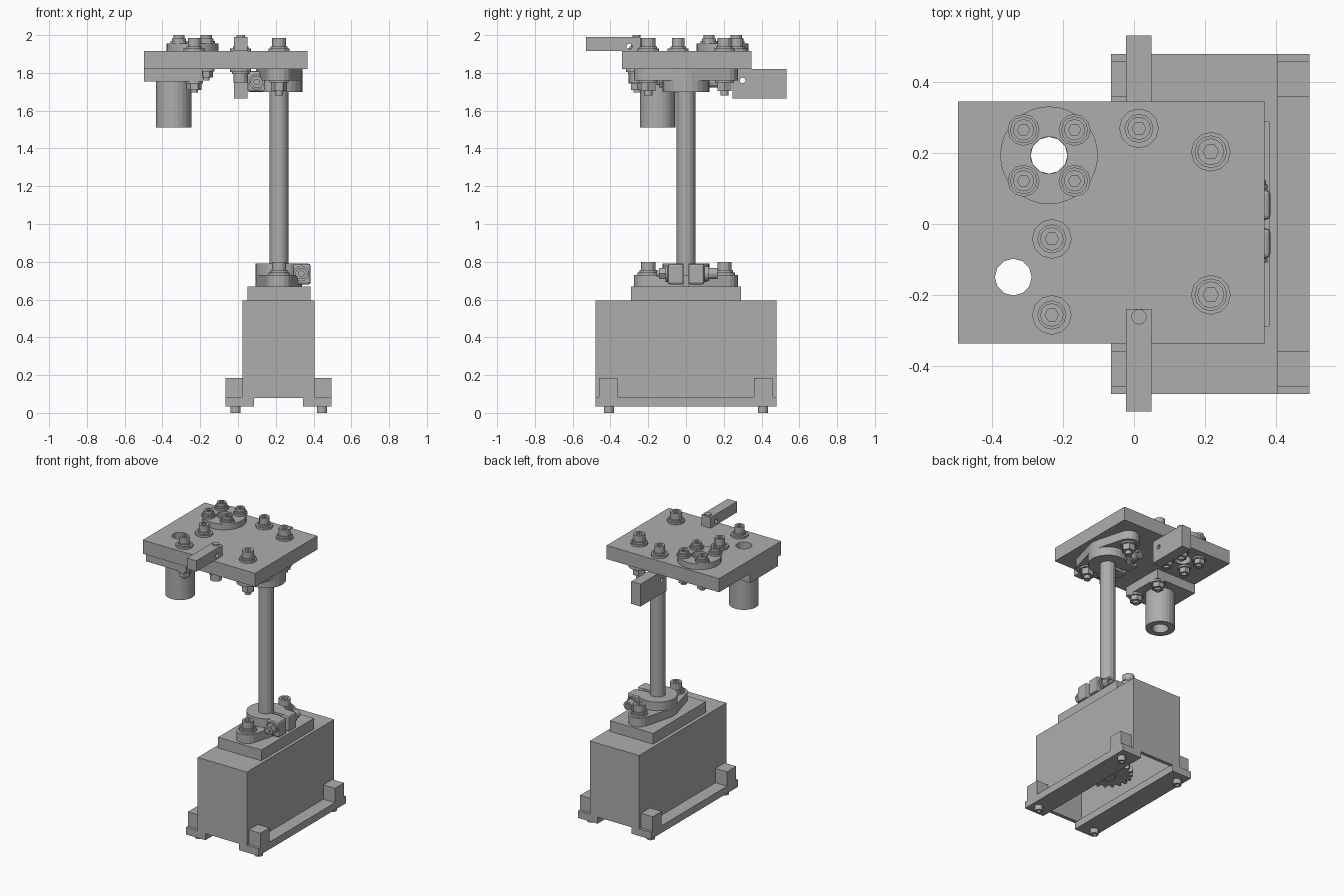
import bpy, bmesh
from math import pi, sin, cos
from mathutils import Matrix, Vector

if "Cube" in bpy.data.objects:
    bpy.data.objects.remove(bpy.data.objects["Cube"])

GREY = (0.42, 0.42, 0.42, 1)
metal = bpy.data.materials.new("plain grey metal")
metal.use_nodes = True
metal.diffuse_color = GREY
metal.node_tree.nodes["Principled BSDF"].inputs["Base Color"].default_value = GREY


def finish(name, bm, matrix=Matrix()):
    bmesh.ops.recalc_face_normals(bm, faces=bm.faces)
    mesh = bpy.data.meshes.new(name)
    bm.to_mesh(mesh)
    bm.free()
    mesh.materials.append(metal)
    obj = bpy.data.objects.new(name, mesh)
    obj.matrix_world = matrix
    bpy.context.collection.objects.link(obj)
    return obj


def box(name, x, y, z, matrix=Matrix()):
    bm = bmesh.new()
    bmesh.ops.create_cube(bm, size=1)
    for v in bm.verts:
        v.co = [lo + (c + 0.5) * (hi - lo) for c, (lo, hi) in zip(v.co, (x, y, z))]
    return finish(name, bm, matrix)


def ring_points(r, z, n, hexagon=False):
    """Circle of points, or the same points pulled onto a hexagon."""
    flat = cos(pi / 6) if hexagon else 1
    return [Vector((r * (flat if i % 2 else 1) * cos(2 * pi * i / n),
                    r * (flat if i % 2 else 1) * sin(2 * pi * i / n), z)) for i in range(n)]


def lathe(name, rings, matrix=Matrix(), n=12, loop=False):
    """Rings of (radius, height[, hexagon]); loop closes the profile into a tube."""
    bm = bmesh.new()
    rows = [[bm.verts.new(p) for p in ring_points(r[0], r[1], n, len(r) > 2)] for r in rings]
    for a, b in zip(rows, rows[1:] + (rows[:1] if loop else [])):
        for i in range(n):
            j = (i + 1) % n
            bm.faces.new((a[i], a[j], b[j], b[i]))
    if not loop:
        bm.faces.new(rows[0])
        bm.faces.new(rows[-1])
    return finish(name, bm, matrix)


def rod(name, r, z0, z1, matrix=Matrix(), n=12):
    return lathe(name, [(r, z0), (r, z1)], matrix, n)


def cut(obj, *cutters):
    for cutter in cutters:
        mod = obj.modifiers.new("cut", 'BOOLEAN')
        mod.operation, mod.solver, mod.object = 'DIFFERENCE', 'EXACT', cutter
        cutter.hide_render = True
        with bpy.context.temp_override(object=obj, active_object=obj):
            bpy.ops.object.modifier_apply(modifier=mod.name)
        bpy.data.objects.remove(cutter)


def at(x, y, z):
    return Matrix.Translation((x, y, z))


def bolt(name, m, washer=0.056, head=0.038, height=0.07):
    """Washer and socket head standing on the local origin."""
    lathe(name, [(washer, 0), (washer, 0.014), (head + 0.008, 0.014), (head + 0.008, 0.026),
                 (head, 0.026), (head, height), (head * 0.58, height, True),
                 (head * 0.58, height - 0.03, True)], m)


def nut(name, m, r=0.043, height=0.055, tip=0.08):
    """Washer, hexagon nut and thread end hanging below the local origin."""
    lathe(name, [(r + 0.008, 0), (r + 0.008, -0.012), (r, -0.012, True), (r, -height, True),
                 (r * 0.5, -height), (r * 0.5, -tip)], m)


# Hollow base housing with rails, corner posts and feet
POLE_X = 0.217
housing = box("base_housing", (0.025, 0.405), (-0.48, 0.48), (0.08, 0.595))
cut(housing, box("cutter", (0.05, 0.38), (-0.455, 0.455), (0, 0.56)))
for side, s in (("right", -1), ("left", 1)):
    def span(a, b):
        return sorted((0.215 + s * a, 0.215 + s * b))
    box(side + "_rail", span(0.13, 0.28), (-0.48, 0.48), (0.035, 0.085))
    for end, e in (("front", -1), ("back", 1)):
        box(f"{side}_{end}_post", span(0.188, 0.28), sorted((e * 0.36, e * 0.46)), (0.035, 0.185))
        lathe(f"{side}_{end}_foot", [(0.027, 0.036), (0.027, 0), (0.015, 0, True),
                                     (0.015, 0.02, True)], at(0.215 + s * 0.229, e * 0.407, 0))

# Toothed wheel inside the housing
bm = bmesh.new()
TEETH = 20
outline = [bm.verts.new(((0.16 if i % 4 < 2 else 0.135) * cos(pi * i / TEETH / 2),
                         (0.16 if i % 4 < 2 else 0.135) * sin(pi * i / TEETH / 2), 0))
           for i in range(TEETH * 4)]
wheel = bm.faces.new(outline)
top = bmesh.ops.extrude_face_region(bm, geom=[wheel])
bmesh.ops.translate(bm, vec=(0, 0, 0.04), verts=[g for g in top["geom"] if isinstance(g, bmesh.types.BMVert)])
finish("toothed_wheel", bm, at(POLE_X, 0, 0.17))

# Column on its mounting block
box("mounting_block", (0.05, 0.383), (-0.29, 0.29), (0.595, 0.67))
rod("column", 0.05, 0.15, 1.914, at(POLE_X, 0, 0), 16)


# Split clamp: diamond flange, collar, two ears and a cross screw
def clamp(name, m):
    bm = bmesh.new()
    for r, y in ((0.125, 0), (0.07, -0.205), (0.07, 0.205)):
        for z in (0, 0.06):
            for p in ring_points(r, z, 16):
                bm.verts.new(p + Vector((0, y, 0)))
    hull = bmesh.ops.convex_hull(bm, input=bm.verts)
    loose = [g for g in hull["geom_interior"] if isinstance(g, bmesh.types.BMVert)]
    bmesh.ops.delete(bm, geom=loose, context='VERTS')
    bmesh.ops.dissolve_limit(bm, angle_limit=0.01, verts=bm.verts, edges=bm.edges)
    flange = finish(name + "_flange", bm, m)
    cut(flange, box("cutter", (0.06, 0.2), (-0.012, 0.012), (-0.1, 0.2), m))
    collar = rod(name + "_collar", 0.125, 0.01, 0.12, m, 24)
    cut(collar, box("cutter", (0.03, 0.2), (-0.012, 0.012), (-0.1, 0.2), m))
    for side, s in (("right", -1), ("left", 1)):
        ear = box(f"{name}_{side}_ear", (0.06, 0.168), sorted((s * 0.012, s * 0.097)), (0.01, 0.12), m)
        bevel = ear.modifiers.new("rounding", 'BEVEL')
        bevel.width, bevel.segments = 0.012, 2
    turn = m @ at(0.118, 0, 0.068)
    bolt(name + "_screw", turn @ at(0, 0.097, 0) @ Matrix.Rotation(-pi / 2, 4, 'X'), 0.042, 0.03)
    nut(name + "_screw_nut", turn @ at(0, -0.097, 0) @ Matrix.Rotation(-pi / 2, 4, 'X'), 0.034, 0.045, 0.06)


clamp("lower_clamp", at(POLE_X, 0, 0.67))
clamp("upper_clamp", at(POLE_X, 0, 1.82) @ Matrix.Rotation(pi, 4, 'Y'))

# Top plate with its two through holes
TOP, UNDER = 1.915, 1.82
DISC = (-0.24, 0.194)
SOCKET = (-0.341, -0.15)
plate = box("top_plate", (-0.497, 0.369), (-0.338, 0.346), (UNDER, TOP))
cut(plate, *[rod("cutter", 0.052, 1.7, 2.1, at(*c, 0)) for c in (DISC, SOCKET)])

# Bolts holding the clamps
for end, y in (("front", -0.2), ("back", 0.204)):
    bolt(f"lower_{end}_bolt", at(POLE_X, y, 0.73))
    bolt(f"upper_{end}_bolt", at(POLE_X, y, TOP))
    nut(f"upper_{end}_nut", at(POLE_X, y, 1.76))

# Round flange with four bolts
lathe("round_flange", [(0.138, TOP), (0.138, 1.955), (0.052, 1.955), (0.052, TOP)],
      at(*DISC, 0), 32, True)
for i, (sx, sy) in enumerate(((-1, -1), (1, -1), (1, 1), (-1, 1))):
    x, y = DISC[0] + sx * 0.072, DISC[1] + sy * 0.072
    bolt(f"flange_bolt_{i + 1}", at(x, y, 1.955), 0.045, 0.03, 0.045)
    nut(f"flange_nut_{i + 1}", at(x, y, UNDER), 0.036, 0.045, 0.06)

# Socket block with hanging tube
block = box("socket_block", (-0.497, -0.188), (-0.305, 0.005), (1.755, UNDER))
cut(block, rod("cutter", 0.052, 1.7, 1.9, at(*SOCKET, 0)))
lathe("socket_tube", [(0.094, 1.51), (0.094, 1.756), (0.052, 1.756), (0.052, 1.51)],
      at(*SOCKET, 0), 24, True)
for end, y in (("front", -0.257), ("back", -0.042)):
    bolt(f"socket_{end}_bolt", at(-0.232, y, TOP), 0.056, 0.033)
    nut(f"socket_{end}_nut", at(-0.232, y, 1.755), 0.04, 0.045, 0.06)

# Front arm on the plate and back arm below it, each with a cross hole
BAR_X = (-0.022, 0.05)
front_arm = box("front_arm", BAR_X, (-0.53, -0.24), (TOP, 1.99))
back_arm = box("back_arm", BAR_X, (0.245, 0.532), (1.665, UNDER))
for arm, y, z in ((front_arm, -0.3, 1.94), (back_arm, 0.3, 1.76)):
    cut(arm, rod("cutter", 0.015, -0.2, 0.2, at(0, y, z) @ Matrix.Rotation(pi / 2, 4, 'Y')))
rod("front_arm_screw_tip", 0.022, 1.98, 2.0, at(0.014, -0.262, 0))
bolt("front_arm_bolt", at(0.014, -0.262, UNDER) @ Matrix.Rotation(pi, 4, 'X'))
bolt("back_arm_bolt", at(0.014, 0.27, TOP), 0.056, 0.033)
